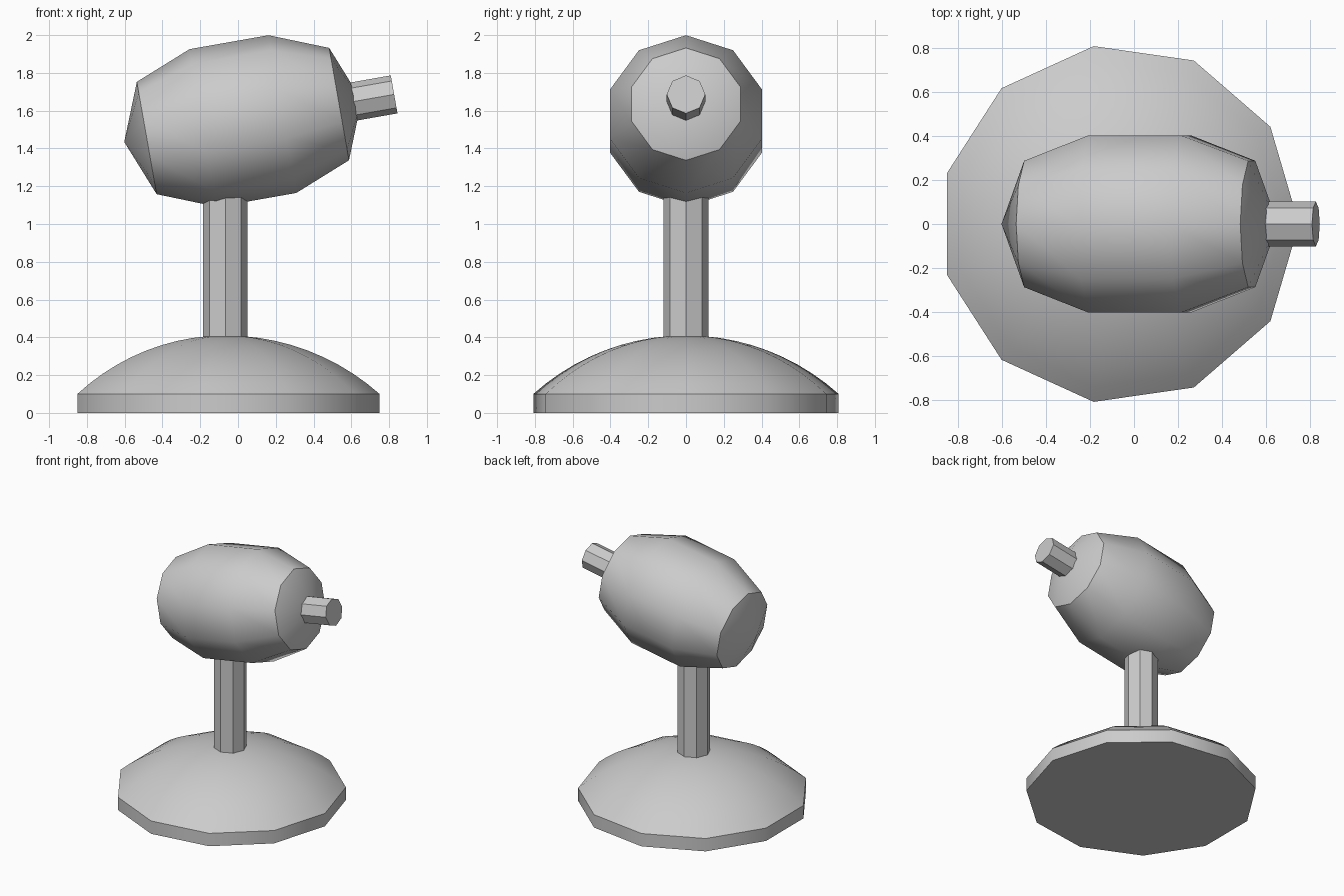
import bpy, bmesh, math
from mathutils import Matrix, Vector

if "Cube" in bpy.data.objects:
    bpy.data.objects.remove(bpy.data.objects["Cube"])


def lathe(name, profile, sides, matrix):
    """Spin (radius, height) points round local z; zero radius gives a pole."""
    bm = bmesh.new()
    rings = []
    for r, h in profile:
        if r == 0:
            rings.append([bm.verts.new((0, 0, h))])
        else:
            rings.append([bm.verts.new((r * math.cos(math.tau * i / sides),
                                        r * math.sin(math.tau * i / sides), h))
                          for i in range(sides)])
    for a, b in zip(rings, rings[1:]):
        for i in range(sides):
            j = (i + 1) % sides
            if len(a) == 1:
                bm.faces.new((a[0], b[j], b[i]))
            elif len(b) == 1:
                bm.faces.new((a[i], a[j], b[0]))
            else:
                bm.faces.new((a[i], a[j], b[j], b[i]))
    if len(rings[0]) > 1:
        bm.faces.new(rings[0][::-1])
    if len(rings[-1]) > 1:
        bm.faces.new(rings[-1])
    bm.normal_update()
    mesh = bpy.data.meshes.new(name)
    bm.to_mesh(mesh)
    bm.free()
    obj = bpy.data.objects.new(name, mesh)
    bpy.context.collection.objects.link(obj)
    obj.matrix_world = matrix
    bpy.ops.object.select_all(action='DESELECT')
    obj.select_set(True)
    bpy.context.view_layer.objects.active = obj
    bpy.ops.object.shade_smooth_by_angle(angle=math.radians(40))
    return obj


upright = Matrix.Translation((-0.067, 0, 0))
# local z runs along the head's axis, tipped up 10 degrees from +x
tilted = Matrix.Translation((0.026, 0, 1.545)) @ Matrix.Rotation(math.radians(80), 4, 'Y')

# Domed foot: short rim with a spherical cap
R, rim, rise = 0.8166, 0.10, 0.31
ball = (R * R + rise * rise) / (2 * rise)
half = math.asin(R / ball)
base = [(R, 0)]
for k in range(10):
    t = half * (1 - k / 10)
    base.append((ball * math.sin(t), rim + rise - ball * (1 - math.cos(t))))
base.append((0, rim + rise))
lathe("base", base, 11, upright)

# Post
lathe("post", [(0.118, 0.3), (0.118, 1.4)], 8, upright)

# Barrel-shaped head with shallow conical ends
half_head = [(0, 0.638), (0.302, 0.517), (0.424, 0.212)]
head = [(r, -h) for r, h in half_head] + half_head[::-1]
lathe("head", head, 10, tilted)

# Nozzle
lathe("nozzle", [(0.102, 0.5), (0.102, 0.813)], 8, tilted)
